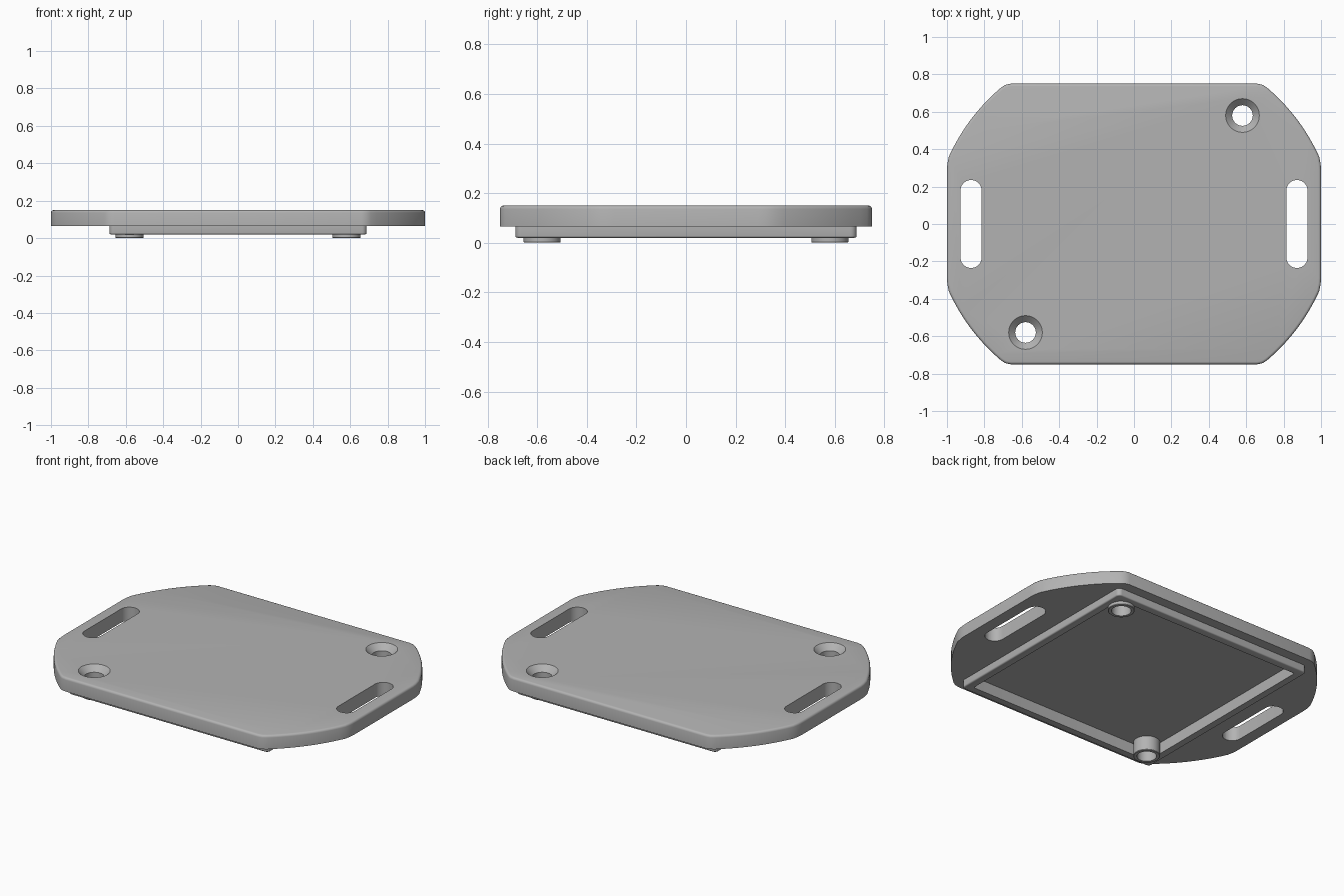
import bpy, bmesh, math

if "Cube" in bpy.data.objects:
    bpy.data.objects.remove(bpy.data.objects["Cube"])

grey = bpy.data.materials.new("grey_plastic")
grey.diffuse_color = (0.45, 0.45, 0.45, 1)
grey.use_nodes = True
grey.node_tree.nodes["Principled BSDF"].inputs["Base Color"].default_value = grey.diffuse_color

PLATE_Z, TOP_Z, FLOOR_Z, RIM_Z = 0.065, 0.15, 0.09, 0.02
HOLES = [(0.58, 0.58), (-0.58, -0.58)]


def finish(name, bm):
    bmesh.ops.recalc_face_normals(bm, faces=bm.faces)
    me = bpy.data.meshes.new(name)
    bm.to_mesh(me)
    bm.free()
    me.materials.append(grey)
    ob = bpy.data.objects.new(name, me)
    bpy.context.collection.objects.link(ob)
    return ob


def prism(name, pts, z0, z1, bevel=0, bevel_z=None):
    """Extruded outline, with the edges lying at bevel_z rounded."""
    bm = bmesh.new()
    face = bm.faces.new([bm.verts.new((x, y, z0)) for x, y in pts])
    ext = bmesh.ops.extrude_face_region(bm, geom=[face])
    for v in ext["geom"]:
        if isinstance(v, bmesh.types.BMVert):
            v.co.z = z1
    if bevel:
        edges = [e for e in bm.edges
                 if all(abs(v.co.z - bevel_z) < 1e-5 for v in e.verts)]
        bmesh.ops.bevel(bm, geom=edges, offset=bevel, segments=3,
                        profile=0.5, affect='EDGES')
    return finish(name, bm)


def lathe(name, center, profile, n=48):
    """Closed solid turned from (radius, z) points, capped at both ends."""
    bm = bmesh.new()
    rings = [[bm.verts.new((center[0] + r * math.cos(2 * math.pi * i / n),
                            center[1] + r * math.sin(2 * math.pi * i / n), z))
              for i in range(n)] for r, z in profile]
    for a, b in zip(rings, rings[1:]):
        for i in range(n):
            j = (i + 1) % n
            bm.faces.new((a[i], a[j], b[j], b[i]))
    bm.faces.new(rings[0])
    bm.faces.new(rings[-1])
    return finish(name, bm)


def rounded_box(hx, hy, r, cx=0, cy=0, n=8):
    pts = []
    for k, (sx, sy) in enumerate([(1, 1), (-1, 1), (-1, -1), (1, -1)]):
        for i in range(n + 1):
            a = math.pi / 2 * (k + i / n)
            pts.append((cx + sx * (hx - r) + r * math.cos(a),
                        cy + sy * (hy - r) + r * math.sin(a)))
    return pts


def cut(ob, cutter):
    mod = ob.modifiers.new("cut", 'BOOLEAN')
    mod.operation, mod.solver, mod.object = 'DIFFERENCE', 'EXACT', cutter
    bpy.context.view_layer.objects.active = ob
    bpy.ops.object.modifier_apply(modifier=mod.name)
    bpy.data.objects.remove(cutter)


# Plate outline: one corner with a shallow arc, mirrored to all four
corner = [(1.0, 0.29), (0.998, 0.32), (0.99, 0.36)]
for i in range(1, 12):
    t = i / 12
    bulge = 0.026 * 4 * t * (1 - t)
    corner.append((0.99 - 0.28 * t + 0.8 * bulge, 0.36 + 0.37 * t + 0.6 * bulge))
corner += [(0.71, 0.73), (0.688, 0.744), (0.66, 0.75)]
outline = (corner + [(-x, y) for x, y in reversed(corner)]
           + [(-x, -y) for x, y in corner] + [(x, -y) for x, y in reversed(corner)])
plate = prism("cover_plate", outline, PLATE_Z, TOP_Z, 0.014, TOP_Z)

# Strap slots
for s in (-1, 1):
    cut(plate, prism("slot_cutter", rounded_box(0.0565, 0.235, 0.056, s * 0.871), 0, 0.3))

# Shallow recess under the plate
cut(plate, prism("recess_cutter", rounded_box(0.64, 0.64, 0.012), -0.1, FLOOR_Z))

# Countersunk screw holes
for c in HOLES:
    cut(plate, lathe("screw_cutter", c, [(0.055, -0.1), (0.055, 0.115),
                                         (0.09, 0.15), (0.09, 0.3)]))

# Locating rim below the plate
rim = prism("locating_rim", rounded_box(0.688, 0.688, 0.025), RIM_Z, PLATE_Z + 0.002,
            0.008, RIM_Z)
cut(rim, prism("rim_cutter", rounded_box(0.64, 0.64, 0.012), -0.1, 0.3))

# Screw bosses
parts = [plate, rim]
for c, label in zip(HOLES, ("back_right", "front_left")):
    boss = lathe("screw_boss_" + label, c, [(0.072, 0), (0.075, 0.003),
                                            (0.075, FLOOR_Z + 0.002)])
    cut(boss, lathe("boss_cutter", c, [(0.055, -0.1), (0.055, 0.3)]))
    parts.append(boss)

# Smooth curved walls, keep sharp edges
for ob in parts:
    bpy.ops.object.select_all(action='DESELECT')
    ob.select_set(True)
    bpy.context.view_layer.objects.active = ob
    bpy.ops.object.shade_smooth_by_angle(angle=math.radians(35))
